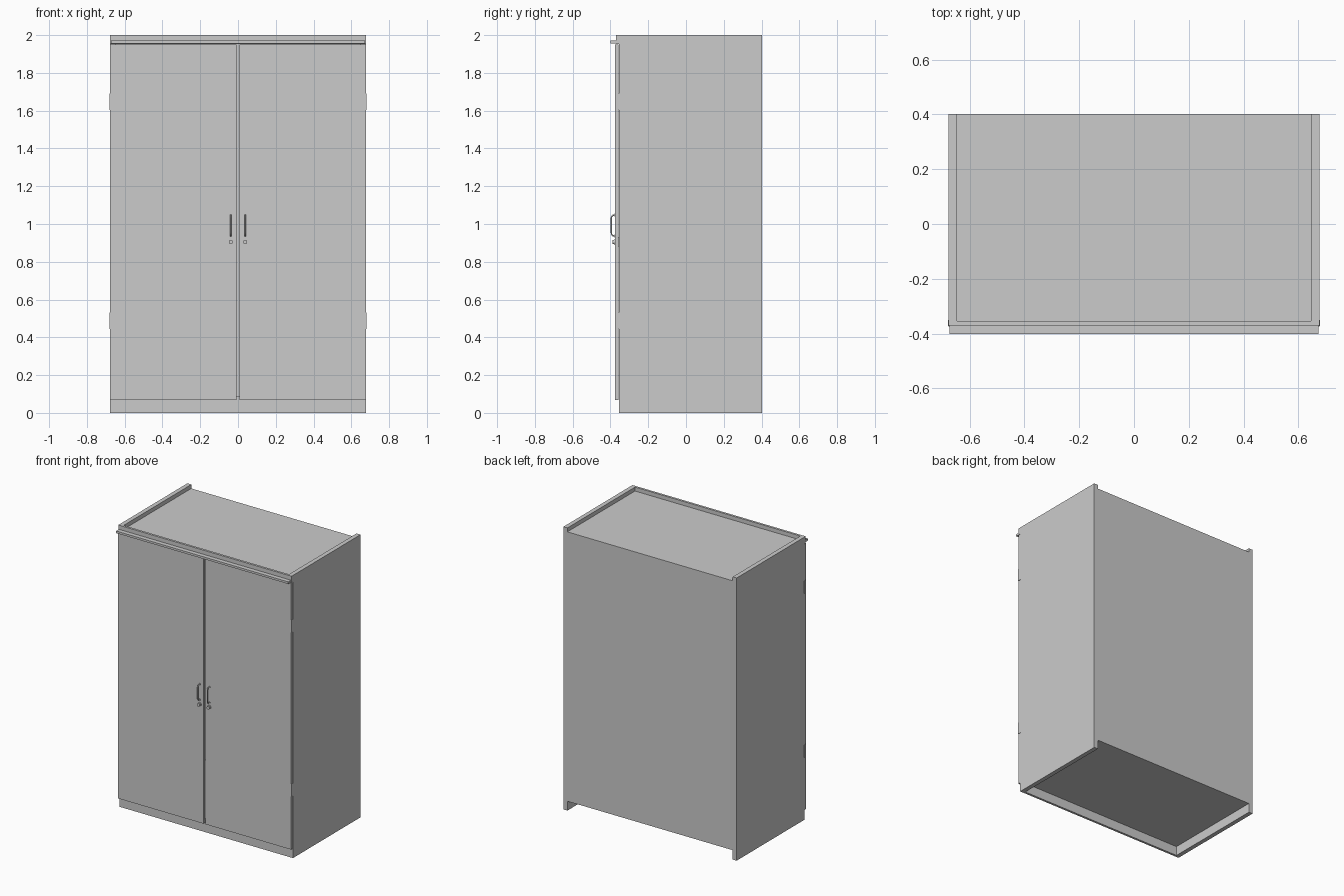
import bpy, math
from mathutils import Vector

if "Cube" in bpy.data.objects:
    bpy.data.objects.remove(bpy.data.objects["Cube"])


def box(name, x, y, z, bevel=0):
    bpy.ops.mesh.primitive_cube_add(
        size=1, location=(sum(x) / 2, sum(y) / 2, sum(z) / 2))
    o = bpy.context.object
    o.name = name
    o.scale = (x[1] - x[0], y[1] - y[0], z[1] - z[0])
    bpy.ops.object.transform_apply(location=False, rotation=False, scale=True)
    if bevel:
        m = o.modifiers.new("Bevel", 'BEVEL')
        m.width, m.segments = bevel, 2
    return o


def disc(name, x, z, y0, y1, r):
    bpy.ops.mesh.primitive_cylinder_add(
        vertices=24, radius=r, depth=y1 - y0,
        location=(x, (y0 + y1) / 2, z), rotation=(math.pi / 2, 0, 0))
    o = bpy.context.object
    o.name = name
    bpy.ops.object.shade_smooth_by_angle()
    return o


def bow_handle(name, x):
    # round bar bent into a bow, standing off the door
    pts = [(-0.374, 0.937), (-0.386, 0.938), (-0.394, 0.946), (-0.395, 0.955),
           (-0.395, 1.03), (-0.394, 1.039), (-0.386, 1.047), (-0.374, 1.048)]
    cu = bpy.data.curves.new(name, 'CURVE')
    cu.dimensions = '3D'
    cu.bevel_depth, cu.bevel_resolution = 0.004, 3
    sp = cu.splines.new('POLY')
    sp.points.add(len(pts) - 1)
    for p, (y, z) in zip(sp.points, pts):
        p.co = (x, y, z, 1)
    sp.use_smooth = True
    bpy.context.collection.objects.link(bpy.data.objects.new(name, cu))


W, IN = 0.678, 0.647          # outer and inner half width
FRONT, BACK = -0.354, 0.402   # carcass depth

# Carcass
box("top_panel", (-IN, IN), (FRONT, BACK - 0.008), (1.952, 1.972))
box("bottom_panel", (-IN, IN), (FRONT, BACK - 0.008), (0.066, 0.086))
box("back_panel", (-IN, IN), (BACK - 0.008, BACK), (0.066, 1.972))
box("plinth", (-IN, IN), (FRONT, FRONT + 0.016), (0, 0.066))

# Head rail and cornice strip
box("head_rail", (-W, W), (-0.37, FRONT), (1.953, 2.0))
box("cornice", (-0.673, 0.673), (-0.401, -0.37), (1.956, 1.971))

for s, side in ((-1, "left"), (1, "right")):
    def span(a, b):
        return tuple(sorted((s * a, s * b)))
    box(side + "_side_panel", span(IN, W), (FRONT, BACK), (0, 2.0))
    box(side + "_door", span(0.008, W - 0.001), (-0.375, -0.357), (0.068, 1.95))

    # Hinges on the outer door edge
    for z, level in ((0.487, "lower"), (1.647, "upper")):
        box(f"{side}_{level}_hinge", span(W - 0.012, W + 0.002),
            (-0.372, -0.351), (z - 0.044, z + 0.044))

    # Handle with round mounts, and lock below it
    hx = s * 0.038
    bow_handle(side + "_handle", hx)
    for z, level in ((0.937, "lower"), (1.048, "upper")):
        disc(f"{side}_{level}_handle_mount", hx, z, -0.379, -0.374, 0.0075)
    disc(side + "_lock_collar", hx, 0.905, -0.382, -0.374, 0.014)
    disc(side + "_lock_barrel", hx, 0.905, -0.39, -0.38, 0.011)
    box(side + "_lock_case", (hx - 0.02, hx + 0.02), (-0.358, -0.346), (0.88, 0.93))
